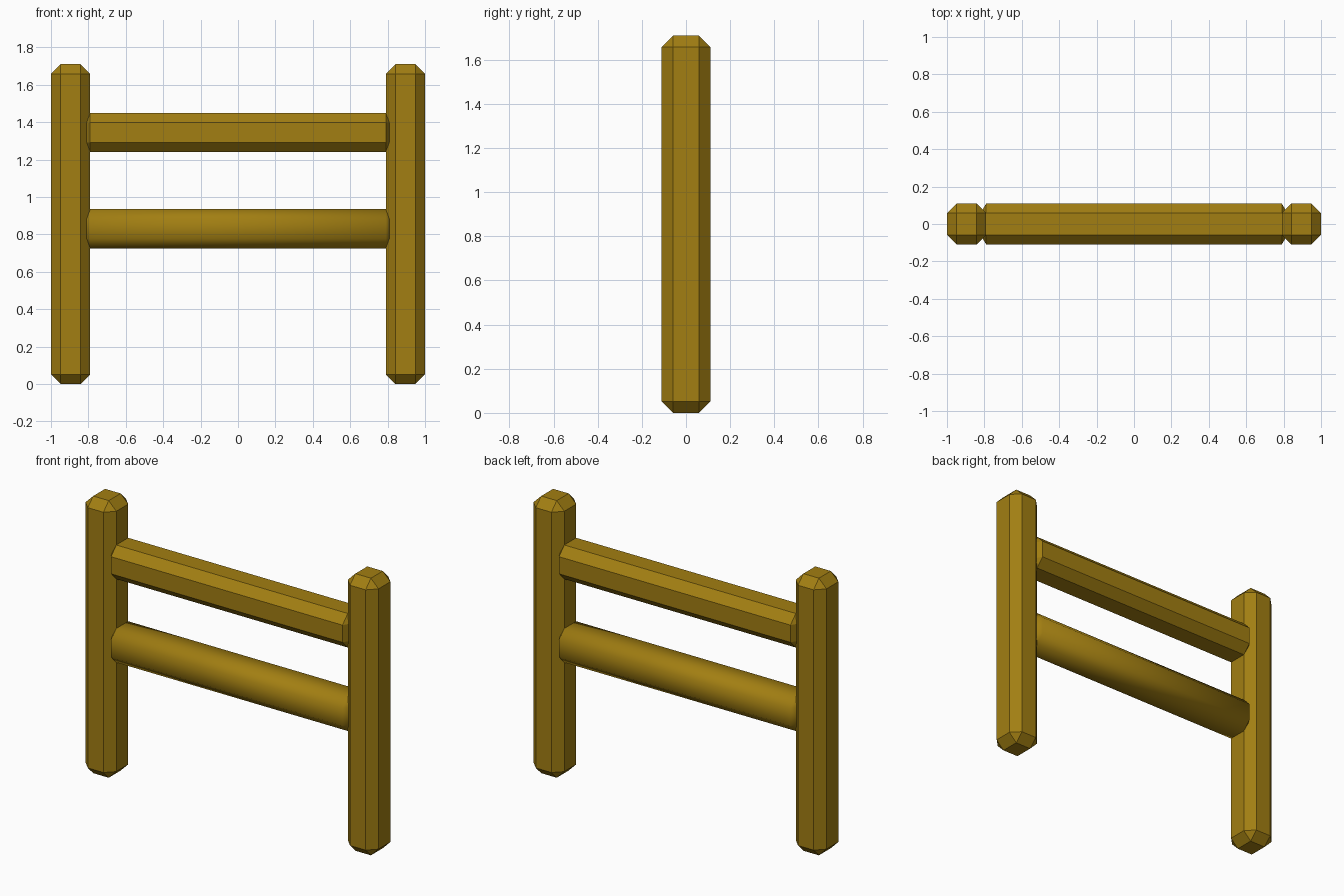
import bpy, bmesh
from mathutils import Vector

if "Cube" in bpy.data.objects:
    bpy.data.objects.remove(bpy.data.objects["Cube"])

wood = bpy.data.materials.new("ochre_wood")
wood.diffuse_color = (0.36, 0.21, 0.006, 1)
wood.use_nodes = True
wood.node_tree.nodes["Principled BSDF"].inputs["Base Color"].default_value = wood.diffuse_color


def chamfered_beam(name, centre, half, chamfer, smooth=False):
    """Box with every edge chamfered, with its own chamfer depth per axis."""
    bm = bmesh.new()
    bmesh.ops.create_cube(bm, size=2)
    bmesh.ops.bevel(bm, geom=bm.edges[:], offset=0.5, segments=1,
                    affect='EDGES', profile=0.5)
    for v in bm.verts:
        for i in range(3):
            size = half[i] if abs(v.co[i]) > 0.75 else half[i] - chamfer[i]
            v.co[i] = size if v.co[i] > 0 else -size
    for f in bm.faces:
        f.smooth = smooth
    bmesh.ops.recalc_face_normals(bm, faces=bm.faces[:])
    mesh = bpy.data.meshes.new(name)
    bm.to_mesh(mesh)
    bm.free()
    mesh.materials.append(wood)
    obj = bpy.data.objects.new(name, mesh)
    obj.location = Vector(centre)
    bpy.context.collection.objects.link(obj)
    return obj


# Upright posts
for side, label in ((-1, "left"), (1, "right")):
    chamfered_beam(label + "_post", (side * 0.895, 0, 0.855),
                   (0.105, 0.11, 0.855), (0.052, 0.052, 0.052))

# Cross rails: faceted upper one, smooth-shaded lower one
chamfered_beam("upper_rail", (0, 0, 1.345), (0.82, 0.11, 0.105), (0.03, 0.052, 0.052))
chamfered_beam("lower_rail", (0, 0, 0.83), (0.82, 0.11, 0.105), (0.03, 0.052, 0.052), True)
